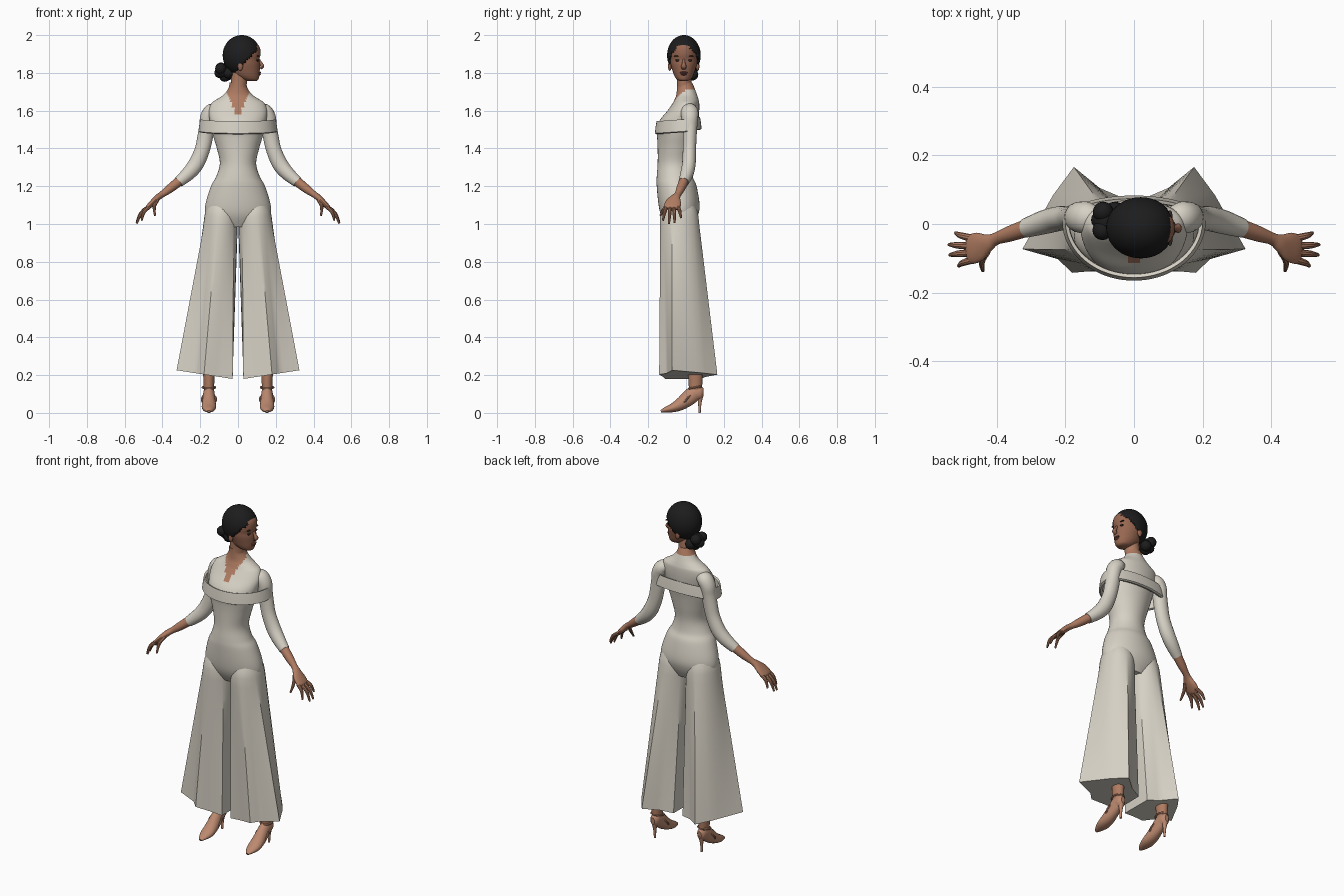
import bpy, bmesh, math
from mathutils import Vector


def material(name, r, g, b):
    m = bpy.data.materials.new(name)
    m.diffuse_color = (r, g, b, 1)
    return m


CLOTH = material("cream cloth", 0.68, 0.64, 0.56)
SKIN = material("warm skin", 0.43, 0.20, 0.12)
FACE = material("face skin", 0.31, 0.135, 0.082)
HAIR = material("black hair", 0.012, 0.012, 0.013)
SHOE = material("tan leather", 0.50, 0.25, 0.16)
LIP = material("lip brown", 0.20, 0.06, 0.045)
EYE = material("dark eye", 0.03, 0.02, 0.018)


def spline(keys, steps=4):
    """Catmull-Rom interpolation through tuples of any length."""
    out = []
    for i in range(len(keys) - 1):
        a, b, c, d = (keys[max(i - 1, 0)], keys[i], keys[i + 1],
                      keys[min(i + 2, len(keys) - 1)])
        for k in range(steps):
            t = k / steps
            out.append(tuple(
                0.5 * (2 * q + (r - p) * t + (2 * p - 5 * q + 4 * r - s) * t * t
                       + (3 * q - p - 3 * r + s) * t ** 3)
                for p, q, r, s in zip(a, b, c, d)))
    return out + [tuple(keys[-1])]


def finish(name, bm, *mats):
    bmesh.ops.recalc_face_normals(bm, faces=bm.faces)
    me = bpy.data.meshes.new(name)
    bm.to_mesh(me)
    bm.free()
    ob = bpy.data.objects.new(name, me)
    bpy.context.collection.objects.link(ob)
    for m in mats:
        me.materials.append(m)
    return ob


def loft(name, rings, *mats, closed=False):
    bm = bmesh.new()
    vs = [[bm.verts.new(p) for p in ring] for ring in rings]
    n = len(vs[0])
    pairs = list(zip(vs, vs[1:])) + ([(vs[-1], vs[0])] if closed else [])
    for a, b in pairs:
        for i in range(n):
            j = (i + 1) % n
            bm.faces.new((a[i], a[j], b[j], b[i]))
    if not closed:
        bm.faces.new(vs[0])
        bm.faces.new(vs[-1])
    return finish(name, bm, *mats)


def tube(name, keys, mat, ref=(0, 1, 0), n=20, steps=4):
    """Sweep an ellipse; each key is x, y, z, radius along ref, other radius."""
    pts = spline(keys, steps)
    rings = []
    for i, p in enumerate(pts):
        t = Vector(pts[min(i + 1, len(pts) - 1)][:3]) - Vector(pts[max(i - 1, 0)][:3])
        t.normalize()
        u = Vector(ref)
        u = (u - t * u.dot(t)).normalized()
        v = t.cross(u)
        rings.append([Vector(p[:3]) + u * max(p[3], 0.001) * math.cos(a)
                      + v * max(p[4], 0.001) * math.sin(a)
                      for a in (math.tau * k / n for k in range(n))])
    return loft(name, rings, mat)


def ball(name, c, r, mat, seg=20):
    bm = bmesh.new()
    bmesh.ops.create_uvsphere(bm, u_segments=seg, v_segments=seg // 2 + 2, radius=1)
    for v in bm.verts:
        v.co = Vector(c) + Vector(v.co[k] * r[k] for k in range(3))
    return finish(name, bm, mat)


def oval(z, rx, yf, yb, n=56, x=0.0):
    return [(x + rx * math.cos(a), (yf + yb) / 2 + (yb - yf) / 2 * math.sin(a), z)
            for a in (math.tau * k / n for k in range(n))]


# torso: height, half width, front y, back y
torso = loft("torso", [oval(*k) for k in spline([
    (0.985, 0.10, -0.10, 0.035), (1.04, 0.165, -0.13, 0.062), (1.10, 0.173, -0.145, 0.072),
    (1.20, 0.143, -0.155, 0.056), (1.25, 0.116, -0.155, 0.036), (1.32, 0.096, -0.15, 0.030),
    (1.40, 0.112, -0.15, 0.042), (1.46, 0.13, -0.153, 0.052), (1.50, 0.14, -0.157, 0.06),
    (1.55, 0.15, -0.138, 0.066), (1.60, 0.155, -0.098, 0.07), (1.64, 0.14, -0.07, 0.07),
    (1.66, 0.112, -0.06, 0.066), (1.685, 0.075, -0.051, 0.058), (1.72, 0.05, -0.048, 0.045),
    (1.75, 0.044, -0.048, 0.032)], 5)], CLOTH, SKIN)
# plunging neckline and bare neck
for f in torso.data.polygons:
    x, y, z = f.center
    if z > 1.715 or (y < -0.005 and z > 1.565 and abs(x) < 0.45 * (z - 1.565)):
        f.material_index = 1

# off-shoulder band, a closed sleeve of cloth around bust and upper arms
def band_ring(z, grow):
    ring = []
    for k in range(64):
        a = math.tau * k / 64
        s = math.sin(a)
        ring.append(((0.204 + grow) * math.cos(a),
                     0.008 + s * ((0.070 if s > 0 else 0.168) + grow),
                     z + 0.012 * s))
    return ring


loft("shoulder_band", [band_ring(1.552, -0.014), band_ring(1.556, -0.004),
                       band_ring(1.525, 0.001), band_ring(1.492, 0.005),
                       band_ring(1.487, -0.004), band_ring(1.49, -0.016)],
     CLOTH, closed=True)

# flared trouser leg outline at the hem
HEM = [(0.028, -0.11), (0.10, -0.122), (0.18, -0.142), (0.222, -0.102), (0.325, -0.073),
       (0.235, 0.085), (0.175, 0.166), (0.10, 0.105), (0.03, 0.075)]


def trouser_ring(t, s, shrink=1.0, lift=0.0):
    ring = []
    for i, a in enumerate(HEM):
        b = HEM[(i + 1) % len(HEM)]
        for k in range(5):
            hx, hy = (a[j] + (b[j] - a[j]) * k / 5 for j in (0, 1))
            ang = math.atan2(hy, hx - 0.15)
            ex = 0.089 + 0.089 * shrink * math.cos(ang)
            ey = -0.036 + 0.102 * shrink * math.sin(ang)
            x, y = ex + (hx - ex) * t, ey + (hy - ey) * t
            z = 1.04 + (0.18 + 0.155 * (hx - 0.03) - 1.04) * t + lift
            ring.append((s * x, y, z))
    return ring


for s, side in ((-1, "right"), (1, "left")):
    def sx(keys):
        return [(s * k[0],) + tuple(k[1:]) for k in keys]

    loft("trouser_" + side,
         [trouser_ring(0, s, 0.78, 0.07), trouser_ring(0, s, 0.93, 0.035)]
         + [trouser_ring((i / 14) ** 1.05, s) for i in range(15)], CLOTH)

    # arm: sleeve, bare forearm, palm, fingers
    tube("sleeve_" + side, sx([
        (0.10, 0.015, 1.605, 0.03, 0.028), (0.135, 0.018, 1.597, 0.046, 0.042),
        (0.158, 0.02, 1.565, 0.045, 0.042), (0.165, 0.02, 1.52, 0.04, 0.04),
        (0.174, 0.02, 1.46, 0.036, 0.041), (0.19, 0.018, 1.39, 0.035, 0.040),
        (0.222, 0.015, 1.318, 0.036, 0.041), (0.262, 0.005, 1.268, 0.035, 0.037),
        (0.315, -0.012, 1.222, 0.028, 0.029)]), CLOTH)
    tube("forearm_" + side, sx([
        (0.29, -0.004, 1.243, 0.027, 0.027), (0.36, -0.028, 1.188, 0.023, 0.023),
        (0.402, -0.043, 1.157, 0.018, 0.017), (0.425, -0.055, 1.14, 0.026, 0.017),
        (0.45, -0.066, 1.115, 0.042, 0.016), (0.475, -0.074, 1.09, 0.043, 0.013),
        (0.484, -0.076, 1.079, 0.034, 0.008)]), SKIN)
    digits = [("little_finger", (0.468, -0.042, 1.092), (0.519, -0.026, 1.032)),
              ("ring_finger", (0.475, -0.064, 1.088), (0.538, -0.060, 1.006)),
              ("middle_finger", (0.475, -0.084, 1.088), (0.536, -0.090, 1.002)),
              ("index_finger", (0.468, -0.104, 1.092), (0.510, -0.122, 1.018)),
              ("thumb", (0.428, -0.080, 1.125), (0.440, -0.136, 1.045))]
    for name, a, b in digits:
        mid = [(p + q) / 2 + d for p, q, d in zip(a, b, (0.009, 0, 0.008))]
        tube(name + "_" + side, sx([(*a, 0.011, 0.011), (*mid, 0.0095, 0.0095),
                                    (*b, 0.005, 0.005)]), SKIN, n=10)

    # lower leg and pointed heeled shoe
    tube("shin_" + side, [(s * 0.154, 0.052, 0.09, 0.026, 0.03),
                          (s * 0.154, 0.05, 0.15, 0.028, 0.036),
                          (s * 0.154, 0.05, 0.30, 0.035, 0.042)], SKIN, ref=(1, 0, 0))
    tube("foot_" + side, [(s * 0.154, y, z, rx, rz) for y, z, rx, rz in (
        (-0.133, 0.008, 0.008, 0.006), (-0.11, 0.016, 0.024, 0.014),
        (-0.07, 0.027, 0.037, 0.024), (-0.03, 0.046, 0.037, 0.033),
        (0.01, 0.075, 0.033, 0.040), (0.045, 0.103, 0.03, 0.042),
        (0.078, 0.107, 0.025, 0.035), (0.093, 0.107, 0.012, 0.02))], SHOE, ref=(1, 0, 0))
    tube("heel_" + side, [(s * 0.154, 0.076, 0.10, 0.02, 0.018),
                          (s * 0.154, 0.073, 0.05, 0.009, 0.009),
                          (s * 0.154, 0.072, 0.0, 0.006, 0.006)], SHOE, ref=(1, 0, 0), n=12)
    for part, y, z, tilt, r in (("ankle_strap", 0.048, 0.135, 0.2, 0.034),
                                ("instep_strap", 0.004, 0.072, 0.9, 0.038)):
        bpy.ops.mesh.primitive_torus_add(location=(s * 0.154, y, z), rotation=(tilt, 0, 0),
                                         major_radius=r, minor_radius=0.005,
                                         major_segments=28, minor_segments=8)
        strap = bpy.context.object
        strap.name = part + "_" + side
        strap.data.materials.append(SHOE)

# neck and head, turned to the model's left (+x)
tube("neck", [(0.002, -0.006, 1.67, 0.042, 0.040), (0.004, -0.009, 1.74, 0.042, 0.038),
              (0.012, -0.012, 1.82, 0.045, 0.042)], SKIN, ref=(1, 0, 0))
head_keys = [(1.757, 0.05, 0.098, 0.018), (1.765, 0.02, 0.108, 0.036),
             (1.785, -0.015, 0.113, 0.050), (1.81, -0.035, 0.115, 0.059),
             (1.845, -0.05, 0.116, 0.069), (1.87, -0.055, 0.113, 0.072),
             (1.90, -0.055, 0.119, 0.073), (1.94, -0.045, 0.113, 0.068),
             (1.975, -0.01, 0.075, 0.042)]
loft("head", [oval(z, (f - b) / 2, -0.012 - w, -0.012 + w, 40, (f + b) / 2)
              for z, b, f, w in spline(head_keys)], FACE)
tube("nose", [(0.109, -0.012, 1.872, 0.006, 0.006), (0.121, -0.012, 1.85, 0.009, 0.009),
              (0.129, -0.012, 1.835, 0.014, 0.010), (0.118, -0.012, 1.822, 0.011, 0.006)],
     FACE, n=14)
ball("upper_lip", (0.113, -0.012, 1.802), (0.009, 0.021, 0.005), LIP)
ball("lower_lip", (0.112, -0.012, 1.793), (0.009, 0.018, 0.006), LIP)
for s, side in ((-1, "right"), (1, "left")):
    ball("eye_" + side, (0.103, -0.012 + s * 0.032, 1.866), (0.007, 0.013, 0.006), EYE)
    ball("eyebrow_" + side, (0.105, -0.012 + s * 0.034, 1.889), (0.007, 0.018, 0.003), EYE)
    ball("ear_" + side, (0.012, -0.012 + s * 0.074, 1.835), (0.014, 0.009, 0.024), FACE)

# swept-back hair shell opened along the hairline
bm = bmesh.new()
bmesh.ops.create_uvsphere(bm, u_segments=56, v_segments=40, radius=1)
for v in bm.verts:
    v.co = Vector((0.02 + 0.101 * v.co.x, -0.011 + 0.089 * v.co.y, 1.893 + 0.107 * v.co.z))
bmesh.ops.delete(bm, geom=[f for f in bm.faces
                           if f.calc_center_median().x > f.calc_center_median().z - 1.82],
                 context='FACES')
hair = finish("hair", bm, HAIR)
shell = hair.modifiers.new("thickness", 'SOLIDIFY')
shell.thickness = 0.02
shell.offset = -1

# low bun made of coiled locks
for i, (x, y, z, r) in enumerate(((-0.08, 0.01, 1.81, 0.040), (-0.09, 0.035, 1.825, 0.03),
                                  (-0.092, -0.018, 1.822, 0.029), (-0.07, 0.012, 1.782, 0.029),
                                  (-0.055, 0.035, 1.79, 0.03), (-0.098, 0.012, 1.80, 0.027),
                                  (-0.05, -0.01, 1.80, 0.03))):
    ball("bun_lock_%d" % (i + 1), (x, y, z), (r, r, r), HAIR, 16)

# smooth shading with crisp hem and band edges
bpy.ops.object.select_all(action='DESELECT')
for ob in bpy.context.scene.objects:
    ob.select_set(True)
    bpy.context.view_layer.objects.active = ob
bpy.ops.object.shade_smooth_by_angle(angle=math.radians(35))
